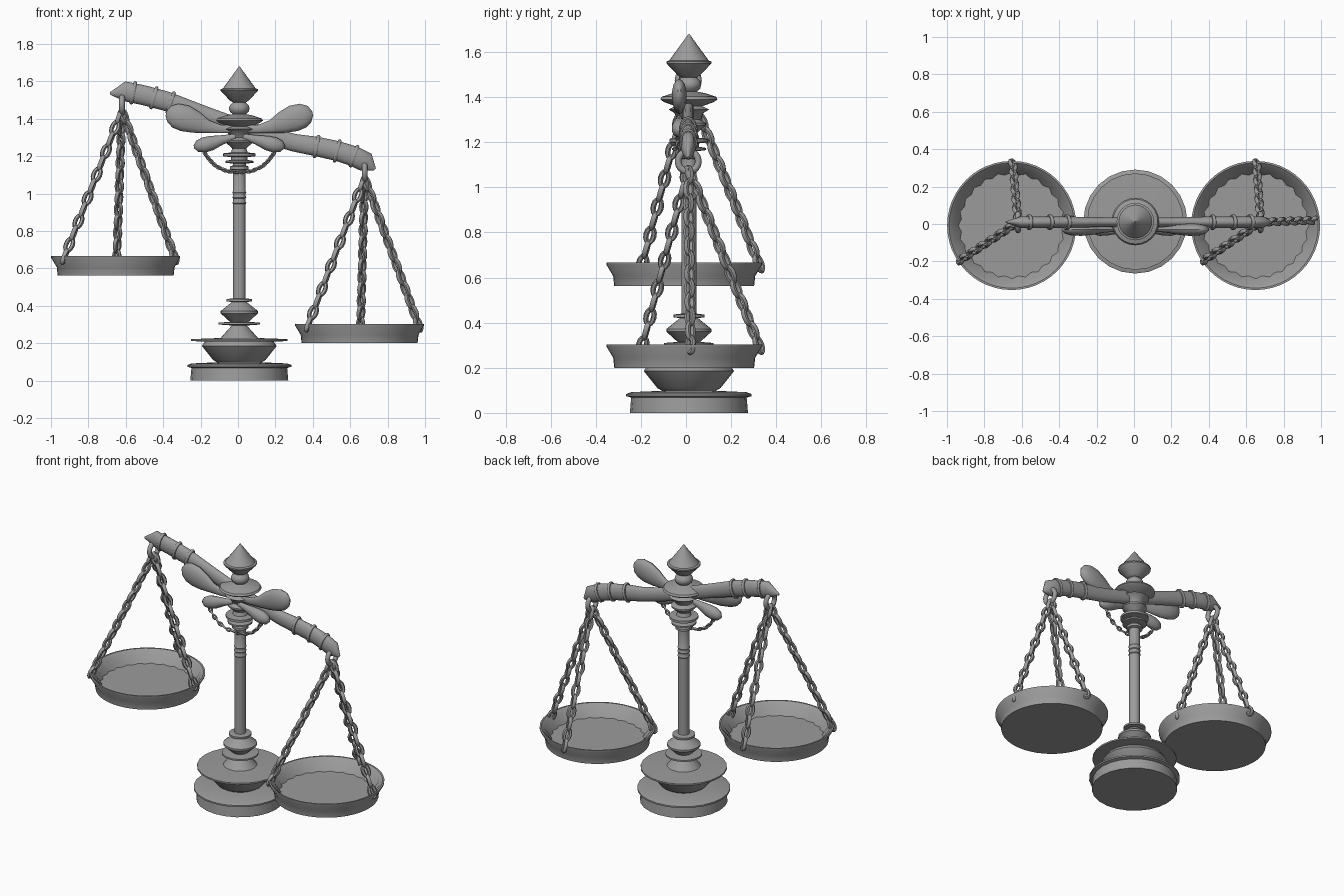
import bpy, bmesh, math
from mathutils import Vector, Matrix

if "Cube" in bpy.data.objects:
    bpy.data.objects.remove(bpy.data.objects["Cube"])

metal = bpy.data.materials.new("grey_metal")
metal.use_nodes = True
metal.diffuse_color = (0.33, 0.33, 0.33, 1)
metal.node_tree.nodes["Principled BSDF"].inputs["Base Color"].default_value = (0.33, 0.33, 0.33, 1)


def finish(name, bm, angle=35):
    bmesh.ops.recalc_face_normals(bm, faces=bm.faces)
    mesh = bpy.data.meshes.new(name)
    bm.to_mesh(mesh)
    bm.free()
    mesh.materials.append(metal)
    obj = bpy.data.objects.new(name, mesh)
    bpy.context.collection.objects.link(obj)
    bpy.ops.object.select_all(action='DESELECT')
    bpy.context.view_layer.objects.active = obj
    obj.select_set(True)
    bpy.ops.object.shade_smooth_by_angle(angle=math.radians(angle))
    return obj


def skin(bm, rings, closed=False):
    """Bridge rings of points, capping the ends unless the loop is closed."""
    rows = [[bm.verts.new(p) for p in ring] for ring in rings]
    pairs = list(zip(rows, rows[1:]))
    if closed:
        pairs.append((rows[-1], rows[0]))
    else:
        bm.faces.new(rows[0])
        bm.faces.new(rows[-1])
    for a, b in pairs:
        for i in range(len(a)):
            j = (i + 1) % len(a)
            bm.faces.new((a[i], a[j], b[j], b[i]))


def lathe(name, profile, centre, segs):
    """Profile entries are radius, height and an optional flute depth."""
    bm = bmesh.new()
    rings = []
    for r, z, *flute in profile:
        ring = []
        for i in range(segs):
            a = math.tau * i / segs
            rad = r - (flute[0] * (i % 2) if flute else 0)
            ring.append(centre + Vector((rad * math.cos(a), rad * math.sin(a), z)))
        rings.append(ring)
    skin(bm, rings)
    return finish(name, bm)


def loft(name, stations, y, depth, segs=14):
    """Oval sections (x, z, half height) swept along a path in the xz plane."""
    bm = bmesh.new()
    pts = [Vector((x, y, z)) for x, z, h in stations]
    biggest = max(s[2] for s in stations)
    rings = []
    for i, (x, z, h) in enumerate(stations):
        t = (pts[min(i + 1, len(pts) - 1)] - pts[max(i - 1, 0)]).normalized()
        up = Vector((-t.z, 0, t.x))
        rings.append([pts[i] + up * h * math.cos(math.tau * k / segs)
                      + Vector((0, depth * h / biggest * math.sin(math.tau * k / segs), 0))
                      for k in range(segs)])
    skin(bm, rings)
    return finish(name, bm, 45)


def add_link(bm, matrix, length, width, wire, segs=14, sides=6):
    """One oval link lying in the local xz plane, long axis on z."""
    a, b = width / 2 - wire, length / 2 - wire
    rings = []
    for i in range(segs):
        u = math.tau * i / segs
        mid = Vector((a * math.cos(u), 0, b * math.sin(u)))
        out = Vector((math.cos(u), 0, math.sin(u)))
        rings.append([matrix @ (mid + out * wire * math.cos(v) + Vector((0, wire * math.sin(v), 0)))
                      for v in (math.tau * k / sides for k in range(sides))])
    skin(bm, rings, closed=True)


def chain(name, path, pitch, length, width, wire):
    """Links spaced evenly along a polyline, alternately turned a quarter."""
    bm = bmesh.new()
    n = 0
    for a, b in zip(path, path[1:]):
        d = b - a
        count = max(1, round(d.length / pitch))
        turn = d.to_track_quat('Z', 'Y').to_matrix().to_4x4()
        for i in range(count):
            spot = Matrix.Translation(a + d * (i + 0.5) / count)
            twist = Matrix.Rotation(math.pi / 4 + n * math.pi / 2, 4, 'Z')
            add_link(bm, spot @ turn @ twist, length, width, wire)
            n += 1
    return finish(name, bm, 60)


AXIS = Vector((0.007, 0.013, 0))

# Turned base with its plates
lathe("base", [(.262, 0), (.256, .068), (.278, .074), (.278, .084), (.255, .092),
               (.12, .098), (.14, .11), (.2, .185), (.185, .208), (.258, .212),
               (.258, .222), (.1, .228), (.085, .245), (.04, .295), (.11, .3),
               (.11, .31), (.045, .315)], AXIS, 24)

# Column with grooves, bulb and collars
lathe("column", [(.045, .31), (.1, .36), (.1, .372), (.04, .42), (.068, .424),
                 (.068, .436), (.034, .44), (.034, .945), (.038, .95), (.034, .957),
                 (.034, .975), (.038, .98), (.034, .987), (.034, 1.0), (.038, 1.006),
                 (.034, 1.012), (.034, 1.125), (.05, 1.13), (.05, 1.145), (.035, 1.15),
                 (.035, 1.16), (.075, 1.165), (.075, 1.175), (.045, 1.18),
                 (.045, 1.195), (.087, 1.2), (.087, 1.215), (.045, 1.22), (.035, 1.25)],
      AXIS, 24)

# Hub at the beam
lathe("hub", [(.035, 1.24), (.075, 1.275), (.075, 1.285), (.05, 1.3), (.065, 1.33),
              (.09, 1.345), (.06, 1.36), (.11, 1.378), (.127, 1.39), (.12, 1.402),
              (.07, 1.418), (.035, 1.425), (.05, 1.438), (.055, 1.455), (.05, 1.472),
              (.03, 1.49)], AXIS, 24)

# Pointed finial
lathe("finial", [(.03, 1.485), (.05, 1.497), (.1, 1.55), (.1, 1.558), (.088, 1.562),
                 (.002, 1.68)], AXIS, 24)

# Tilted beam with drooping ends
BEAM_Y = 0.01
loft("beam", [(-.685, 1.535, .006), (-.605, 1.547, .053), (-.5, 1.525, .053),
              (-.38, 1.493, .052), (-.2, 1.43, .046), (-.1, 1.395, .044), (0, 1.36, .044),
              (.15, 1.312, .044), (.3, 1.272, .047), (.42, 1.252, .052), (.53, 1.228, .053),
              (.62, 1.2, .054), (.685, 1.168, .054), (.732, 1.13, .008)], BEAM_Y, .032)
for side, spots in (("right", [(-.56, 1.539, -.2), (-.45, 1.512, -.28), (-.36, 1.486, -.34)]),
                    ("left", [(.42, 1.252, -.2), (.53, 1.228, -.26), (.62, 1.2, -.37)])):
    for i, (x, z, slope) in enumerate(spots):
        loft(f"{side}_beam_collar_{i + 1}",
             [(x - .009, z - .009 * slope, .058), (x - .004, z - .004 * slope, .063),
              (x + .004, z + .004 * slope, .063), (x + .009, z + .009 * slope, .058)],
             BEAM_Y, .042)

# Leaves at the hub, mirrored about the column
upper = [(.02, 1.345, .02), (.1, 1.345, .022), (.17, 1.358, .035), (.23, 1.38, .058),
         (.29, 1.402, .071), (.34, 1.417, .066), (.375, 1.425, .045), (.392, 1.428, .012)]
lower = [(.02, 1.305, .015), (.09, 1.288, .025), (.15, 1.27, .039), (.19, 1.26, .041),
         (.225, 1.253, .03), (.243, 1.25, .008)]
for side, s in (("left", 1), ("right", -1)):
    for label, shape in (("upper", upper), ("lower", lower)):
        loft(f"{side}_{label}_leaf", [(AXIS.x + s * x, z, h) for x, z, h in shape], -.03, .034)

# Small chain draped below the lower leaves
drape = [Vector((AXIS.x + .19 * t, -.035, 1.115 + .11 * abs(t) ** 3))
         for t in (-1, -.85, -.65, -.35, 0, .35, .65, .85, 1)]
chain("draped_chain", drape, .03, .042, .028, .006)

# Pans, hanging rings and chains
PAN = [(.31, 0), (.315, .045), (.345, .095), (.345, .104), (.335, .104),
       (.318, .085, .008), (.285, .03, .014)]
for side, px, pz, top in (("right", -.654, .562, Vector((-.62, .01, 1.475))),
                          ("left", .65, .2, Vector((.677, .01, 1.115)))):
    lathe(f"{side}_pan", PAN, Vector((px, -.008, pz)), 48)
    bm = bmesh.new()
    add_link(bm, Matrix.Translation(top) @ Matrix.Rotation(math.pi / 2, 4, 'Z'),
             .12, .12, .015, 18, 8)
    finish(f"{side}_hanging_ring", bm, 60)
    ends = (("front", -.285, -.2), ("side", .325, .02), ("back", .005, .335))
    for label, dx, y in ends:
        end = Vector((px + dx, y, pz + .07))
        chain(f"{side}_{label}_chain", [top - Vector((0, 0, .03)), end], .068, .096, .06, .0125)
